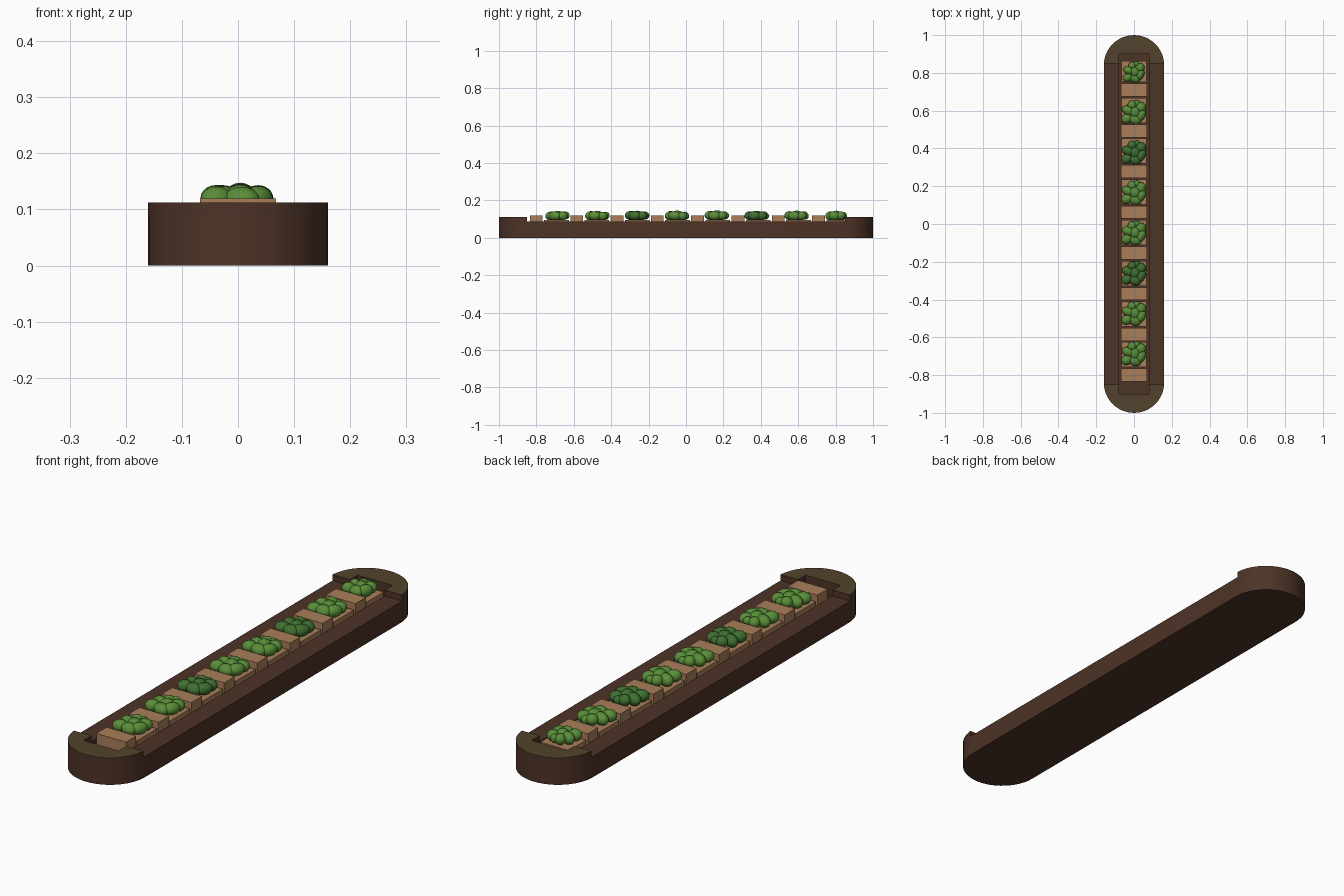
import bpy, bmesh, math, random
from mathutils import Matrix

if "Cube" in bpy.data.objects:
    bpy.data.objects.remove(bpy.data.objects["Cube"])

random.seed(4)


def material(name, rgb):
    m = bpy.data.materials.new(name)
    m.diffuse_color = (*rgb, 1)
    m.use_nodes = True
    m.node_tree.nodes["Principled BSDF"].inputs["Base Color"].default_value = m.diffuse_color
    return m


wood = material("dark_wood", (0.075, 0.033, 0.02))
olive = material("olive_wood", (0.085, 0.055, 0.025))
tan = material("tan_wood", (0.40, 0.21, 0.10))
greens = [material("leaf_light", (0.10, 0.27, 0.04)),
          material("leaf_dark", (0.05, 0.16, 0.03))]


def finish(name, bm, mats):
    bmesh.ops.recalc_face_normals(bm, faces=bm.faces)
    me = bpy.data.meshes.new(name)
    bm.to_mesh(me)
    bm.free()
    for m in mats:
        me.materials.append(m)
    ob = bpy.data.objects.new(name, me)
    bpy.context.collection.objects.link(ob)
    return ob


def smooth(ob):
    bpy.ops.object.select_all(action='DESELECT')
    ob.select_set(True)
    bpy.context.view_layer.objects.active = ob
    bpy.ops.object.shade_smooth_by_angle(angle=math.radians(35))


def prism(name, outline, z0, z1, mats):
    bm = bmesh.new()
    f = bm.faces.new([bm.verts.new((x, y, z0)) for x, y in outline])
    r = bmesh.ops.extrude_face_region(bm, geom=[f])
    bmesh.ops.translate(bm, vec=(0, 0, z1 - z0),
                        verts=[v for v in r["geom"] if isinstance(v, bmesh.types.BMVert)])
    return finish(name, bm, mats)


def box(name, x, y0, y1, z0, z1, mat):
    return prism(name, [(-x, y0), (x, y0), (x, y1), (-x, y1)], z0, z1, [mat])


R, CY, N = 0.16, 0.84, 24
FLOOR, RIM, CAP = 0.055, 0.087, 0.112
SX, SY = 0.08, 0.90


def arc(sign):
    return [(sign * R * math.cos(math.pi * i / N),
             sign * (CY + R * math.sin(math.pi * i / N))) for i in range(N + 1)]


# trough body with a rectangular channel
body = prism("trough_body", arc(1) + arc(-1), 0, RIM, [wood])
cutter = box("channel_cutter", SX, -SY, SY, FLOOR, 0.3, wood)
cutter.hide_render = True
mod = body.modifiers.new("channel", 'BOOLEAN')
mod.object = cutter
mod.solver = 'EXACT'
bpy.context.view_layer.objects.active = body
bpy.ops.object.modifier_apply(modifier="channel")
bpy.data.objects.remove(cutter)
smooth(body)

# raised rounded end caps, notched where the channel runs in
for s, label in ((1, "back"), (-1, "front")):
    ring = [p for p in arc(s) if abs(p[1]) > 0.85]
    a, b = ring[0], ring[-1]
    ring = [(s * R, s * 0.85)] + ring + [(-s * R, s * 0.85)]
    notch = [(-s * SX, s * 0.85), (-s * SX, s * SY), (s * SX, s * SY), (s * SX, s * 0.85)]
    cap = prism(label + "_end_cap", ring + notch, RIM, CAP, [wood, olive])
    for p in cap.data.polygons:
        if p.normal.z > 0.9:
            p.material_index = 1
    smooth(cap)

# raised wooden dividers and low planting beds
for i in range(8):
    y = -0.80 + i * 0.2155
    box(f"divider_{i + 1}", 0.068, y - 0.034, y + 0.034, FLOOR, 0.119, tan)
    box(f"bed_{i + 1}", 0.066, y + 0.042, y + 0.174 - (0.02 if i == 7 else 0),
        FLOOR, 0.095, tan)

# leafy clumps: offset x, y, radii, turn
LOBES = [(-0.038, -0.030, 0.030, 0.026, 0.024, 0.5),
         (0.006, -0.034, 0.034, 0.028, 0.024, -0.3),
         (0.036, -0.012, 0.024, 0.036, 0.024, -0.5),
         (-0.030, 0.012, 0.036, 0.025, 0.025, -0.4),
         (0.004, 0.004, 0.030, 0.034, 0.028, 0.2),
         (0.036, 0.030, 0.028, 0.028, 0.023, 0.6),
         (-0.010, 0.042, 0.024, 0.024, 0.022, 0.0),
         (0.014, 0.052, 0.018, 0.016, 0.018, 0.3)]
for i in range(8):
    y = -0.69 + i * 0.213
    k = 0.88 if i == 7 else 1.0
    bm = bmesh.new()
    for x, dy, rx, ry, rz, turn in LOBES:
        mat = (Matrix.Translation((x * k, y + dy * k, 0.116 + random.uniform(0, 0.004)))
               @ Matrix.Rotation(turn, 4, 'Z') @ Matrix.Diagonal((rx * k, ry * k, rz, 1)))
        bmesh.ops.create_uvsphere(bm, u_segments=16, v_segments=10, radius=1, matrix=mat)
    smooth(finish(f"leafy_clump_{i + 1}", bm, [greens[1 if i % 3 == 2 else 0]]))
